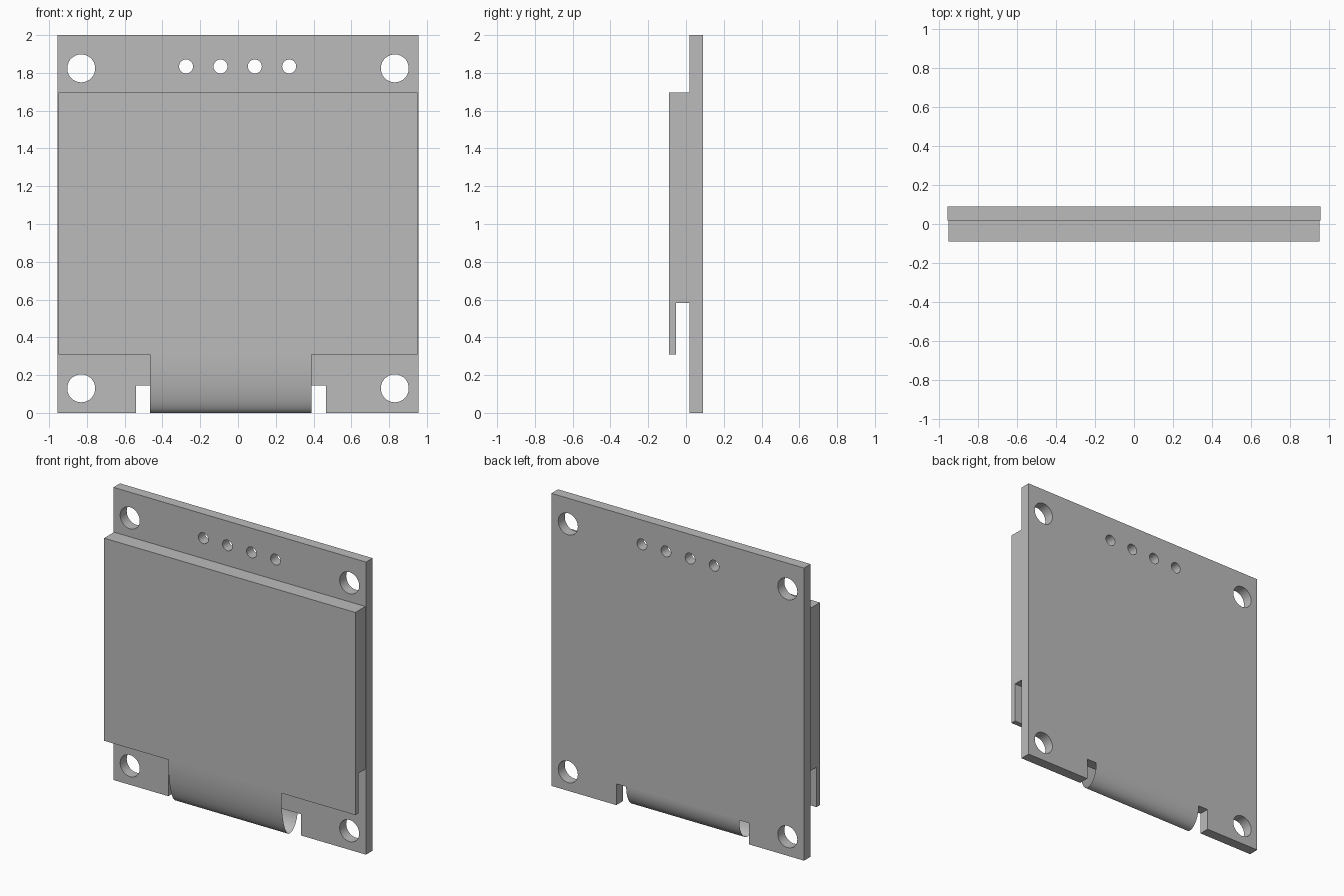
import bpy, bmesh
from math import sin, cos, pi, radians
from mathutils import Matrix

if "Cube" in bpy.data.objects:
    bpy.data.objects.remove(bpy.data.objects["Cube"])

grey = bpy.data.materials.new("plain grey")
grey.use_nodes = True
colour = (0.5, 0.5, 0.5, 1)
grey.diffuse_color = colour
grey.node_tree.nodes["Principled BSDF"].inputs["Base Color"].default_value = colour


def finish(obj):
    obj.data.materials.clear()
    obj.data.materials.append(grey)
    bpy.ops.object.select_all(action='DESELECT')
    obj.select_set(True)
    bpy.context.view_layer.objects.active = obj
    bpy.ops.object.shade_smooth_by_angle(angle=radians(30))


def circle(x, z, r, n=40):
    return [(x + r * cos(2 * pi * i / n), z + r * sin(2 * pi * i / n)) for i in range(n)]


def plate(name, loops, y0, y1):
    """Flat plate in the xz plane; loops after the first become holes."""
    curve = bpy.data.curves.new(name, 'CURVE')
    curve.dimensions = '2D'
    curve.fill_mode = 'BOTH'
    curve.extrude = (y1 - y0) / 2
    for loop in loops:
        spline = curve.splines.new('POLY')
        spline.points.add(len(loop) - 1)
        for point, (x, z) in zip(spline.points, loop):
            point.co = (x, z, 0, 1)
        spline.use_cyclic_u = True
    temp = bpy.data.objects.new(name + " outline", curve)
    bpy.context.collection.objects.link(temp)
    bpy.context.view_layer.update()
    mesh = bpy.data.meshes.new_from_object(
        temp.evaluated_get(bpy.context.evaluated_depsgraph_get()))
    bpy.data.objects.remove(temp)
    mesh.transform(Matrix.Translation((0, (y0 + y1) / 2, 0)) @ Matrix.Rotation(pi / 2, 4, 'X'))
    bm = bmesh.new()
    bm.from_mesh(mesh)
    bmesh.ops.remove_doubles(bm, verts=bm.verts, dist=0.0001)
    bmesh.ops.recalc_face_normals(bm, faces=bm.faces)
    bm.to_mesh(mesh)
    bm.free()
    mesh.name = name
    obj = bpy.data.objects.new(name, mesh)
    bpy.context.collection.objects.link(obj)
    finish(obj)


def sweep(name, profile, x0, x1, closed):
    """Extrude a yz profile along x, capped when closed."""
    bm = bmesh.new()
    a, b = [[bm.verts.new((x, y, z)) for y, z in profile] for x in (x0, x1)]
    for i in range(len(profile) if closed else len(profile) - 1):
        j = (i + 1) % len(profile)
        bm.faces.new((a[i], a[j], b[j], b[i]))
    if closed:
        bm.faces.new(a)
        bm.faces.new(b)
        bmesh.ops.recalc_face_normals(bm, faces=bm.faces)
    mesh = bpy.data.meshes.new(name)
    bm.to_mesh(mesh)
    bm.free()
    obj = bpy.data.objects.new(name, mesh)
    bpy.context.collection.objects.link(obj)
    finish(obj)


# Circuit board with a bottom notch, corner mounting holes and pin holes
W, FRONT, BACK, NOTCH = 0.955, 0.018, 0.089, 0.145
outline = [(-W, 0), (-0.54, 0), (-0.54, NOTCH), (0.465, NOTCH),
           (0.465, 0), (W, 0), (W, 2), (-W, 2)]
holes = [circle(x, z, 0.074) for x in (-0.83, 0.83) for z in (0.13, 1.824)]
holes += [circle(-0.275 + 0.182 * i, 1.834, 0.037, 28) for i in range(4)]
plate("circuit_board", [outline] + holes, FRONT, BACK)

# Display block with an overhanging lower edge
FACE = -0.089
sweep("display_panel", [(FACE, 0.31), (-0.053, 0.31), (-0.053, 0.583), (FRONT, 0.583),
                        (FRONT, 1.695), (FACE, 1.695)], -0.95, 0.95, True)

# Thin ribbon bending from the display face round to the back of the board
ribbon = []
for i in range(33):
    t = pi * i / 32
    height = 0.31 if t < pi / 2 else NOTCH
    ribbon.append((FACE * cos(t), height * (1 - sin(t))))
sweep("ribbon_cable", ribbon, -0.465, 0.39, False)
